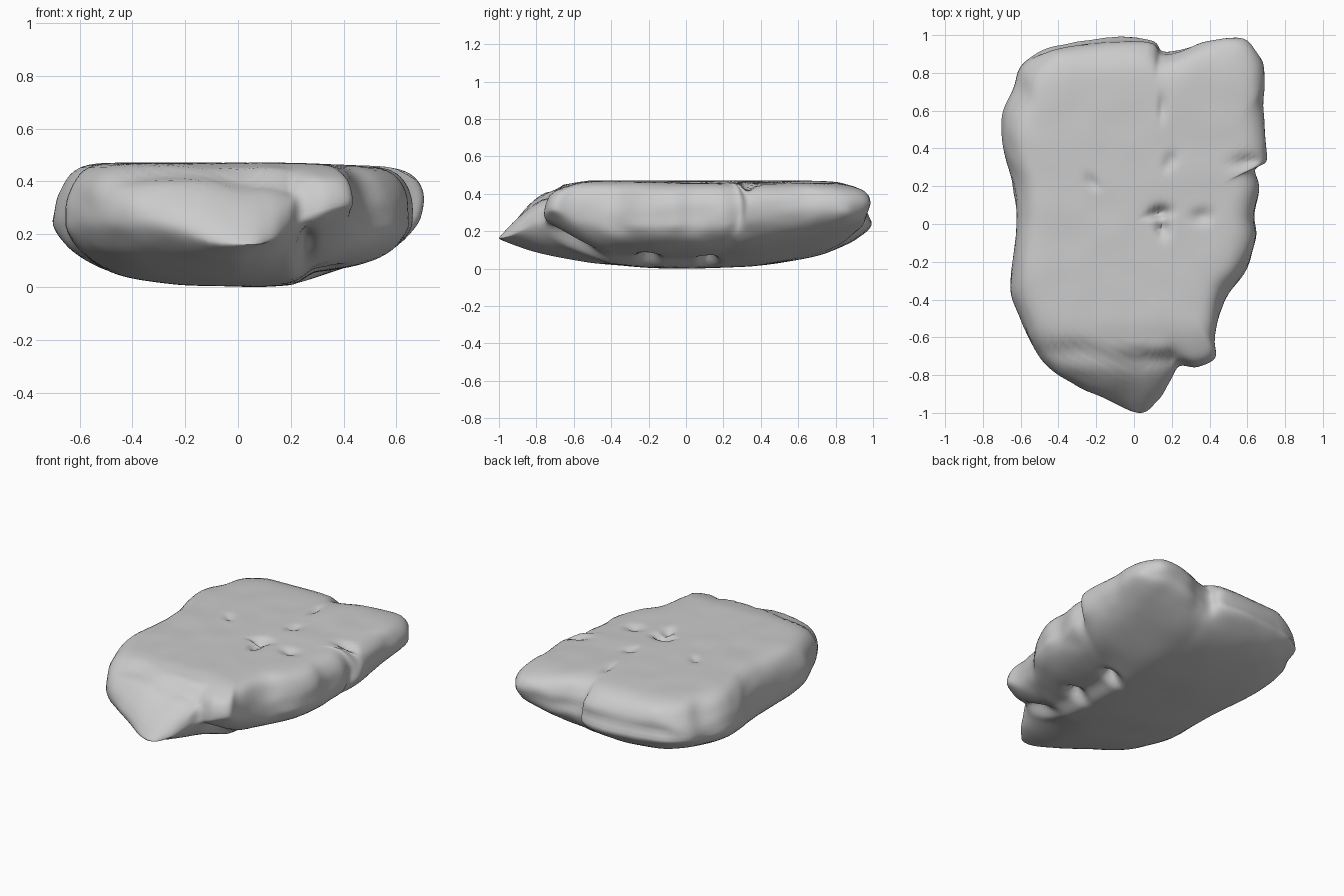
import bpy
import bmesh
from math import cos, exp, pi, sqrt
from mathutils import Vector, noise

cube = bpy.data.objects.get("Cube")
if cube:
    bpy.data.objects.remove(cube, do_unlink=True)

# Plan outline of the slab, counter-clockwise from the front tip
OUTLINE = [
    (.02, -1), (.12, -.94), (.19, -.83), (.24, -.75), (.34, -.76), (.43, -.71),
    (.43, -.6), (.48, -.4), (.58, -.26), (.65, -.08), (.64, .05), (.66, .2),
    (.64, .29), (.7, .33), (.7, .42), (.68, .62), (.69, .75), (.67, .88),
    (.58, .99), (.4, .98), (.25, .93), (.15, .92), (.07, .98), (-.3, .97),
    (-.48, .93), (-.59, .85), (-.63, .73), (-.69, .6), (-.7, .47), (-.68, .35),
    (-.64, .2), (-.62, 0), (-.65, -.3), (-.62, -.45), (-.52, -.68), (-.4, -.8),
    (-.2, -.9),
]
# Pits in the top: x, y, depth, radius along x, radius along y
PITS = [
    (.13, .06, .06, .05, .03), (.15, -.02, .04, .03, .05), (.36, .04, .025, .05, .04),
    (.19, .33, .025, .035, .03), (-.22, .22, .02, .03, .03), (.15, .62, .02, .02, .06),
    (.6, .33, .04, .07, .03), (.13, .91, .03, .03, .05),
]
# Hollows in the underside
HOLLOWS = [(.28, .12, .08, .05, .04), (.3, -.2, .07, .06, .04), (.25, -.62, .08, .03, .12)]
STEPS = 5


def smooth(a, b, v):
    t = min(1, max(0, (v - a) / (b - a)))
    return t * t * (3 - 2 * t)


def mix(a, b, t):
    return a + (b - a) * t


def spline(points, steps):
    """Closed curve through the points."""
    out = []
    n = len(points)
    for i in range(n):
        a, b, c, d = (Vector(points[(i + k) % n]) for k in (-1, 0, 1, 2))
        for j in range(steps):
            t = j / steps
            out.append(b + (c - a) * t / 2 + (2 * a - 5 * b + 4 * c - d) * t * t / 2
                       + (3 * b - a - 3 * c + d) * t ** 3 / 2)
    return out


def soften(points, reach):
    """Average each point with its neighbours along the loop."""
    n = len(points)
    span = range(-reach, reach + 1)
    return [sum((points[(i + k) % n] for k in span), Vector((0, 0))) / len(span)
            for i in range(n)]


def bumps(x, y, table):
    return sum(d * exp(-((x - px) / rx) ** 2 - ((y - py) / ry) ** 2)
               for px, py, d, rx, ry in table)


def top_height(x, y):
    """Flat top, with a broken ledge sloping to the front tip."""
    flat = .468 - .012 * smooth(.1, .6, x) - .025 * smooth(-.5, -.72, y)
    back = mix(-.6, -.65, smooth(-.3, -.1, x))
    step = smooth(back, back - .08, y)
    shelf = mix(.415, .375, smooth(-.15, .05, x))
    fall = min(1, max(0, -y - .74) / .26) ** 1.6
    slope = mix(shelf, .19, fall)
    front = mix(flat, min(flat, slope), step)
    return mix(front, flat, smooth(.19, .25, x))


def bottom_height(x, y):
    """Shallow keel, stepped up under the left-hand part."""
    crack = smooth(.2, .3 + .25 * smooth(0, .4, y), x)
    z = .115 * y * y + .17 * x * x + .04 * crack
    return z + .9 * max(0, x) * max(0, -y - .42)


def edge_height(x, y):
    """Height of the widest line around the side."""
    belly = smooth(-.55, -.35, y) * (1 - smooth(.2, .35, y))
    z = mix(.25, .32 - .08 * belly, smooth(.1, .5, x))
    tip = smooth(-.75, -1, y) * smooth(-.4, -.08, x) * (1 - smooth(.18, .25, x))
    return mix(z, .16, tip)


def ring_scales(power):
    """Rings close together at the rim, then even toward the middle."""
    rim = [cos(i * pi / 27) ** (2 / power) for i in range(10)]
    return rim + [rim[-1] * (1 - i / 24) for i in range(1, 24)]


def surface_point(crisp, soft, s, power, upper):
    h = sqrt(max(0, 1 - s ** power))
    blend = 1 - smooth(.6, .9, s) if upper else smooth(0, .8, h)
    p = crisp.lerp(soft, blend)
    x, y = p * s
    edge = edge_height(*p)
    if upper:
        z = mix(edge, max(edge, top_height(x, y)), h)
        z -= bumps(x, y, PITS) * h
        z += .004 * noise.noise(Vector((x * 6, y * 6, 1))) * h
    else:
        z = mix(edge, min(edge, bottom_height(x, y)), h)
        z += bumps(x, y, HOLLOWS) * h
        z += .006 * noise.noise(Vector((x * 4, y * 4, 7))) * h
    # Weathered lumps on the sides only
    side = smooth(.7, .95, s)
    lump = noise.noise(Vector((x * 4, y * 4, z * 7)))
    lump += .5 * noise.noise(Vector((x * 9, y * 9, z * 14)))
    taper = .04 * h * smooth(-.4, -.6, x) * smooth(0, .3, y) if upper else 0
    away_from_tip = smooth(-1, -.85, y)
    grow = 1 + side * (.016 * lump * away_from_tip - taper)
    # Waist groove along the back
    grow -= side * .015 * smooth(.85, .95, y) * exp(-((z - .3) / .04) ** 2)
    return Vector((x * grow, y * grow, z))


# Stone slab: rings from the middle of the top, over the rim, to the underside
loop = spline(OUTLINE, STEPS)
soft_loop = soften(loop, 5)
count = len(loop)
TOP_POWER, BOTTOM_POWER = 14, 7
rows = [(s, TOP_POWER, True) for s in reversed(ring_scales(TOP_POWER))]
rows += [(s, BOTTOM_POWER, False) for s in ring_scales(BOTTOM_POWER)[1:]]

bm = bmesh.new()
rings = [[bm.verts.new(surface_point(p, q, *row)) for p, q in zip(loop, soft_loop)]
         for row in rows]
for upper_ring, lower_ring in zip(rings, rings[1:]):
    for i in range(count):
        j = (i + 1) % count
        bm.faces.new((upper_ring[i], lower_ring[i], lower_ring[j], upper_ring[j]))
for ring, row in ((rings[0], rows[0]), (rings[-1], rows[-1])):
    middle = bm.verts.new(surface_point(loop[0], soft_loop[0], 0, row[1], row[2]))
    for i in range(count):
        bm.faces.new((ring[i], ring[(i + 1) % count], middle))
bmesh.ops.recalc_face_normals(bm, faces=bm.faces)

# Rest the slab on the ground
lowest = min(v.co.z for v in bm.verts)
bmesh.ops.translate(bm, verts=bm.verts, vec=(0, 0, -lowest))

mesh = bpy.data.meshes.new("stone_slab")
bm.to_mesh(mesh)
bm.free()
slab = bpy.data.objects.new("stone_slab", mesh)
bpy.context.collection.objects.link(slab)

stone = bpy.data.materials.new("grey_stone")
stone.use_nodes = True
colour = (.6, .6, .6, 1)
stone.diffuse_color = colour
shader = next(n for n in stone.node_tree.nodes if n.type == 'BSDF_PRINCIPLED')
shader.inputs["Base Color"].default_value = colour
mesh.materials.append(stone)

bpy.ops.object.select_all(action='DESELECT')
slab.select_set(True)
bpy.context.view_layer.objects.active = slab
bpy.ops.object.shade_smooth_by_angle(angle=pi / 3)
